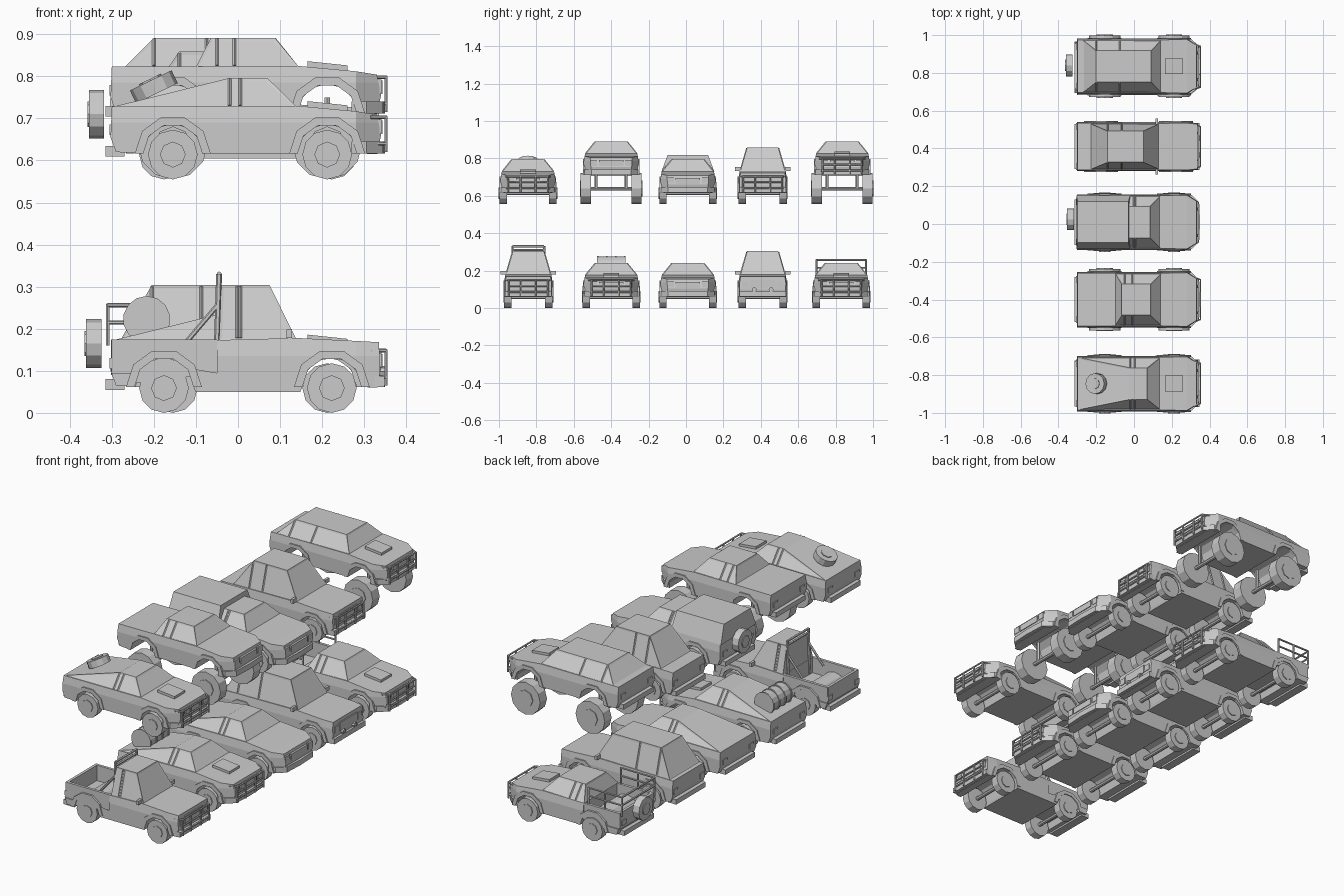
import bpy, bmesh, math
from mathutils import Vector

if "Cube" in bpy.data.objects:
    bpy.data.objects.remove(bpy.data.objects["Cube"])

O = Vector((0, 0, 0))   # origin of the truck being built


def finish(name, bm):
    bmesh.ops.recalc_face_normals(bm, faces=bm.faces)
    bmesh.ops.translate(bm, verts=bm.verts, vec=O)
    me = bpy.data.meshes.new(name)
    bm.to_mesh(me)
    bm.free()
    ob = bpy.data.objects.new(name, me)
    bpy.context.collection.objects.link(ob)


def box(name, x, y, z):
    bm = bmesh.new()
    bmesh.ops.create_cube(bm, size=1)
    for v in bm.verts:
        v.co = [a[0] + (c + .5) * (a[1] - a[0]) for a, c in zip((x, y, z), v.co)]
    finish(name, bm)


def rod(name, a, b, r, n=6):
    a, b = Vector(a), Vector(b)
    bm = bmesh.new()
    bmesh.ops.create_cone(bm, cap_ends=True, segments=n, radius1=r, radius2=r, depth=(b - a).length)
    q = (b - a).to_track_quat('Z', 'Y')
    for v in bm.verts:
        v.co = q @ v.co + (a + b) / 2
    finish(name, bm)


def prism(name, pts, axis, lo, hi):
    """Extrude a closed outline along y (points x,z) or z (points x,y)."""
    bm = bmesh.new()
    at = lambda p, h: (p[0], h, p[1]) if axis == 'y' else (p[0], p[1], h)
    f = bm.faces.new([bm.verts.new(at(p, lo)) for p in pts])
    r = bmesh.ops.extrude_face_region(bm, geom=[f])
    for v in r['geom']:
        if isinstance(v, bmesh.types.BMVert):
            v.co['xyz'.index(axis)] = hi
    return bm


def arc(cx, cz, r, n=6):
    return [(cx + r * math.cos(math.pi * i / n), cz + r * math.sin(math.pi * i / n)) for i in range(n + 1)]


def body(wheels, boxy, bed):
    top = [(-.30, .173)]
    if bed:
        top = [(-.30, .095), (bed, .095), (bed, .173)]
    nose = [(.14, .178), (.28, .171), (.335, .168), (.338, .1), (.332, .06)] if boxy else \
           [(.14, .175), (.28, .162), (.33, .154), (.34, .105), (.33, .06)]
    pts = [(-.29, .065), (-.303, .1)] + top + nose
    for x in reversed(wheels):
        pts += arc(x, .062, .07)
    if boxy:   # deep sill
        pts[-7:-7] = [(wheels[1] - .075, .05), (wheels[0] + .075, .05)]
    W = .13 if boxy else .147
    bm = prism('body', pts, 'y', -W, W)
    for co, no in (((.28, 0, 0), (1, 0, 0)), ((0, 0, .135), (0, 0, 1))):
        bmesh.ops.bisect_plane(bm, geom=bm.verts[:] + bm.edges[:] + bm.faces[:], plane_co=co, plane_no=no)
    for v in bm.verts:
        k = 1 - max(0, v.co.z - .135) / .04 * .05
        if v.co.x > .281:
            k *= 1 - (v.co.x - .28) * (.9 if boxy else 4.5)
        v.co.y *= k
    finish('body', bm)
    if bed:   # bed walls and tailgate
        for s in (-1, 1):
            box('bed_wall', (-.301, bed), sorted((s * (W - .02), s * (W - .006))), (.09, .174))
        box('tailgate', (-.302, -.288), (-W + .01, W - .01), (.09, .174))
    # wheel arch flares
    for x in wheels:
        for s in (-1, 1):
            ring = arc(x, .062, .09, 5) + arc(x, .062, .07, 5)[::-1]
            finish('arch_flare', prism('', ring, 'y', s * (W - .012), s * (W + .004)))


def cabin(name, base, roof, z, wb, wt, glass=True):
    bm = bmesh.new()
    ring = lambda xs, w, h: [bm.verts.new((x, y, h)) for x, y in
                             ((xs[0], -w), (xs[1], -w), (xs[1], w), (xs[0], w))]
    lo, hi = ring(base, wb, .172), ring(roof, wt, z)
    bm.faces.new(lo)
    bm.faces.new(hi)
    sides = [bm.faces.new((lo[i], lo[(i + 1) % 4], hi[(i + 1) % 4], hi[i])) for i in range(4)]
    bmesh.ops.recalc_face_normals(bm, faces=bm.faces)
    if glass:
        bmesh.ops.inset_individual(bm, faces=sides, thickness=.009, depth=-.0015)
    finish(name, bm)
    if glass:   # window pillars
        for s in (-1, 1):
            f = lambda x0, x1, t: (x0 + (x1 - x0) * t, s * (wb + (wt - wb) * t), .172 + (z - .172) * t)
            xm = (roof[0] + roof[1]) / 2 - .02
            for x in (xm, max(roof[0], base[0] + .05)):
                rod('window_pillar', f(x, x, .05), f(x, x, .97), .004, 4)


def tyre(name, c, axis, r, w, n=12):
    c, d = Vector(c), Vector(axis).normalized()
    rod(name, c - d * w / 2, c + d * w / 2, r, n)
    rod(name + '_hub', c, c + d * (w / 2 + .004), r * .52, 8)


def running_gear(wheels, boxy, lift):
    r = .083 if lift else .059
    z, w = r - lift, .055 if lift else .04
    out = .163 if lift else (.13 if boxy else .153)
    for x in wheels:
        for s in (-1, 1):
            tyre('wheel', (x, s * (out - w / 2), z), (0, s, 0), r, w)
        rod('axle', (x, -out + w, z), (x, out - w, z), .01, 8)
        if lift:
            for s in (-1, 1):
                rod('suspension_strut', (x, s * .08, z), (x, s * .08, .1), .008)


def front_end(boxy, bar):
    if boxy:
        box('front_bumper', (.325, .348), (-.125, .125), (.062, .088))
        box('grille', (.33, .341), (-.07, .07), (.108, .15))
    else:
        plan = [(.27, -.148), (.305, -.143), (.345, -.105), (.35, 0), (.345, .105), (.305, .143), (.27, .148)]
        finish('front_bumper', prism('', plan, 'z', .062, .09))
        box('grille', (.325, .343), (-.065, .065), (.108, .14))
    for s in (-1, 1):
        box('headlight', (.32, .341), sorted((s * .075, s * .11)), (.11, .142))
        box('rear_light', (-.306, -.295), sorted((s * .09, s * .125)), (.105, .13))
    box('rear_bumper', (-.315, -.27), (-.12, .12), (.055, .08))
    if bar:   # bull bar
        for z in (.085, .117, .148):
            rod('bull_bar_tube', (.352, -.105, z), (.352, .105, z), .0045)
        for y in (-.105, -.04, .04, .105):
            rod('bull_bar_post', (.352, y, .065), (.352, y, .15), .0045)
        for y in (-.105, .105):
            for z in (.085, .148):
                rod('bull_bar_mount', (.352, y, z), (.315, y * 1.15, z), .0045)


def truck(y, base, kind, boxy=False, bar=False, scoop=False, lift=0):
    global O
    O = Vector((0, y, base + lift))
    wheels = (-.176, .223) if boxy else (-.155, .212)
    bed = {'pickup': -.05, 'cage': -.1}.get(kind)
    body(wheels, boxy, bed)
    running_gear(wheels, boxy, lift)
    front_end(boxy, bar)
    # cabin: base x range, roof x range
    shape = {'pickup': ((-.045, .14), (-.04, .075)), 'cab_slope': ((-.23, .135), (-.14, .05)),
             'boxwagon': ((-.28, .14), (-.205, .07)), 'fast': ((-.30, .14), (-.02, .07)),
             'cab': ((-.10, .145), (-.065, .088)), 'cage': ((-.10, .14), (-.07, .08)),
             'canopy': ((-.05, .14), (-.03, .085)), 'wagon': ((-.27, .145), (-.20, .09))}[kind]
    cabin('cabin', *shape, .304 if boxy else .241, .121 if boxy else .139, .083)
    if boxy:
        for s in (-1, 1):
            box('mirror', (.115, .128), sorted((s * .118, s * .148)), (.178, .198))
    if scoop:
        finish('hood_scoop', prism('', [(.165, .165), (.165, .186), (.26, .176), (.26, .15)], 'y', -.042, .042))


def spare_on_back(z):
    tyre('spare_wheel', (-.336, .015, z), (-1, 0, 0), .058, .036)


HI = .555
# lower row
truck(-.843, 0, 'pickup', boxy=True, bar=True)
for s in (-1, 1):   # roll bar behind the cab
    rod('roll_bar_post', (-.052, s * .085, .1), (-.045, s * .085, .33), .007)
    rod('roll_bar_brace', (-.045, s * .085, .26), (-.13, s * .085, .16), .006)
for z in (.31, .33):
    rod('roll_bar_cross', (-.045, -.085, z), (-.045, .085, z), .006)

truck(-.4, 0, 'fast', bar=True, scoop=True)
rod('barrel', (-.217, -.075, .222), (-.217, .075, .222), .052, 14)
for y in (-.073, -.025, .025, .073):
    rod('barrel_rib', (-.217, y - .004, .222), (-.217, y + .004, .222), .056, 14)

truck(.01, 0, 'fast')
truck(.41, 0, 'boxwagon', boxy=True)
for s in (-1, 1):
    tyre('fog_lamp', (.343, s * .045, .098), (1, 0, 0), .013, .014, 8)

truck(.83, 0, 'cage', bar=True, scoop=True)
tyre('spare_wheel', (-.343, .01, .165), (-1, 0, 0), .058, .036)
for z in (.215, .256):   # bed rails
    for s in (-1, 1):
        rod('bed_rail', (-.31, s * .133, z), (-.12, s * .133, z), .005)
    rod('bed_rail', (-.31, -.133, z), (-.31, .133, z), .005)
for s in (-1, 1):
    for x in (-.31, -.215, -.12):
        rod('bed_rail_post', (x, s * .133, .16), (x, s * .133, .258), .005)

# upper row
truck(-.845, HI, 'fast', bar=True, scoop=True)
tyre('spare_wheel', (-.2, 0, .22), (-math.sin(.45), 0, math.cos(.45)), .055, .034)
truck(-.4, HI, 'cab', lift=.095)
truck(.01, HI, 'canopy')
cabin('bed_canopy', (-.305, -.02), (-.298, -.03), .264, .142, .108, glass=False)
spare_on_back(.155)
truck(.41, HI, 'cab_slope', boxy=True, bar=True)
truck(.835, HI, 'wagon', bar=True, scoop=True, lift=.095)
